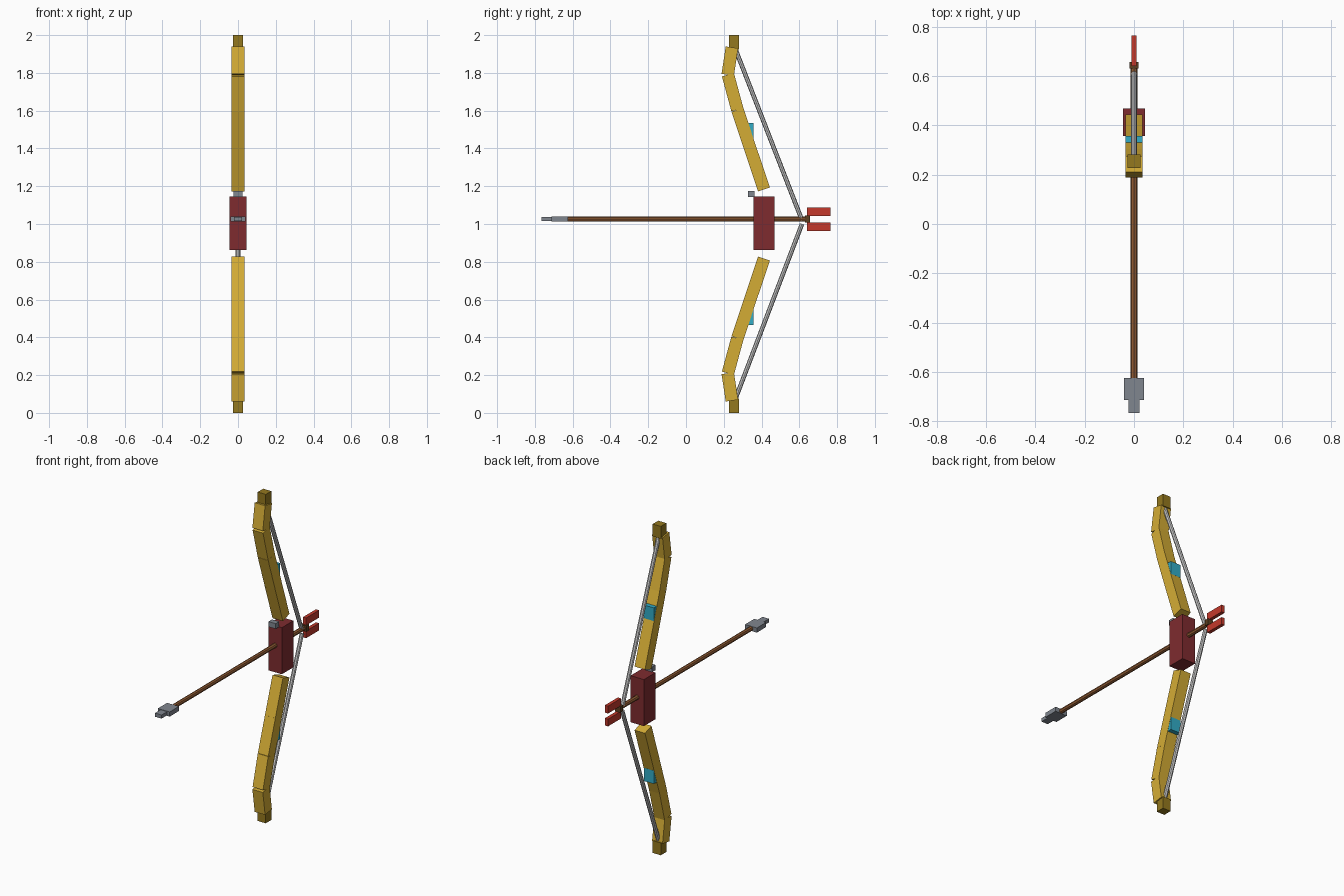
import bpy, math
from mathutils import Vector

if "Cube" in bpy.data.objects:
    bpy.data.objects.remove(bpy.data.objects["Cube"])


def material(name, r, g, b):
    lin = [((c / 255 + 0.055) / 1.055) ** 2.4 for c in (r, g, b)]
    m = bpy.data.materials.new(name)
    m.diffuse_color = (*lin, 1)
    m.use_nodes = True
    m.node_tree.nodes["Principled BSDF"].inputs["Base Color"].default_value = m.diffuse_color
    return m


GOLD = material("gold", 212, 172, 53)
DARK_GOLD = material("dark gold", 148, 120, 30)
MAROON = material("maroon", 126, 43, 47)
WOOD = material("wood", 146, 92, 52)
DARK_WOOD = material("dark wood", 92, 62, 32)
STEEL = material("steel", 128, 134, 143)
CORD = material("cord", 204, 204, 204)
RED = material("red", 196, 57, 43)
CYAN = material("cyan", 50, 172, 198)


def finish(name, mat):
    ob = bpy.context.object
    ob.name = name
    ob.data.materials.append(mat)
    return ob


def box(name, mat, width, y, z):
    """Box centred on x = 0 spanning the y and z ranges."""
    bpy.ops.mesh.primitive_cube_add(size=1, location=(0, sum(y) / 2, sum(z) / 2))
    ob = finish(name, mat)
    ob.scale = (width, y[1] - y[0], z[1] - z[0])
    return ob


def span(a, b):
    """Start, end, centre, length and tilt of a bar in the x = 0 plane."""
    a, b = Vector((0, *a)), Vector((0, *b))
    d = b - a
    return (a + b) / 2, d.length, (math.atan2(-d.y, d.z), 0, 0)


def beam(name, mat, a, b, width, depth):
    centre, length, tilt = span(a, b)
    bpy.ops.mesh.primitive_cube_add(size=1, location=centre, rotation=tilt)
    finish(name, mat).scale = (width, depth, length)


def rod(name, mat, a, b, radius, sides):
    centre, length, tilt = span(a, b)
    bpy.ops.mesh.primitive_cylinder_add(vertices=sides, radius=radius, depth=length,
                                        location=centre, rotation=tilt)
    finish(name, mat)


# Bow limbs, mirrored about z = 1
limb = [(0.413, 1.183), (0.34, 1.40), (0.272, 1.605), (0.222, 1.79)]
for side, s in (("upper", 1), ("lower", -1)):
    def m(p):
        return (p[0], 1 + s * (p[1] - 1))

    def mz(a, b):
        return tuple(sorted((1 + s * (a - 1), 1 + s * (b - 1))))

    for i in range(3):
        beam(f"{side}_limb_{i + 1}", GOLD, m(limb[i]), m(limb[i + 1]), 0.07, 0.066)
    beam(f"{side}_limb_end", GOLD, m((0.221, 1.79)), m((0.243, 1.935)), 0.07, 0.066)
    box(f"{side}_limb_tip", DARK_GOLD, 0.054, (0.228, 0.281), mz(1.925, 2.0))
    box(f"{side}_inlay", CYAN, 0.068, (0.31, 0.357), mz(1.455, 1.535))
    rod(f"{side}_string", CORD, m((0.262, 1.925)), (0.614, 1 + s * 0.01 + 0.01), 0.012, 8)

# Grip and sight
box("grip", MAROON, 0.09, (0.357, 0.469), (0.862, 1.145))
box("sight", STEEL, 0.048, (0.328, 0.362), (1.143, 1.175))

# Arrow
rod("arrow_shaft", WOOD, (-0.63, 1.026), (0.64, 1.026), 0.0135, 8)
box("arrow_head", STEEL, 0.08, (-0.713, -0.624), (1.012, 1.040))
box("arrow_point", STEEL, 0.044, (-0.766, -0.713), (1.015, 1.037))
box("nock", DARK_WOOD, 0.037, (0.63, 0.657), (1.008, 1.044))
box("upper_fletching", RED, 0.021, (0.64, 0.764), (1.042, 1.087))
box("lower_fletching", RED, 0.021, (0.64, 0.764), (0.964, 1.008))
